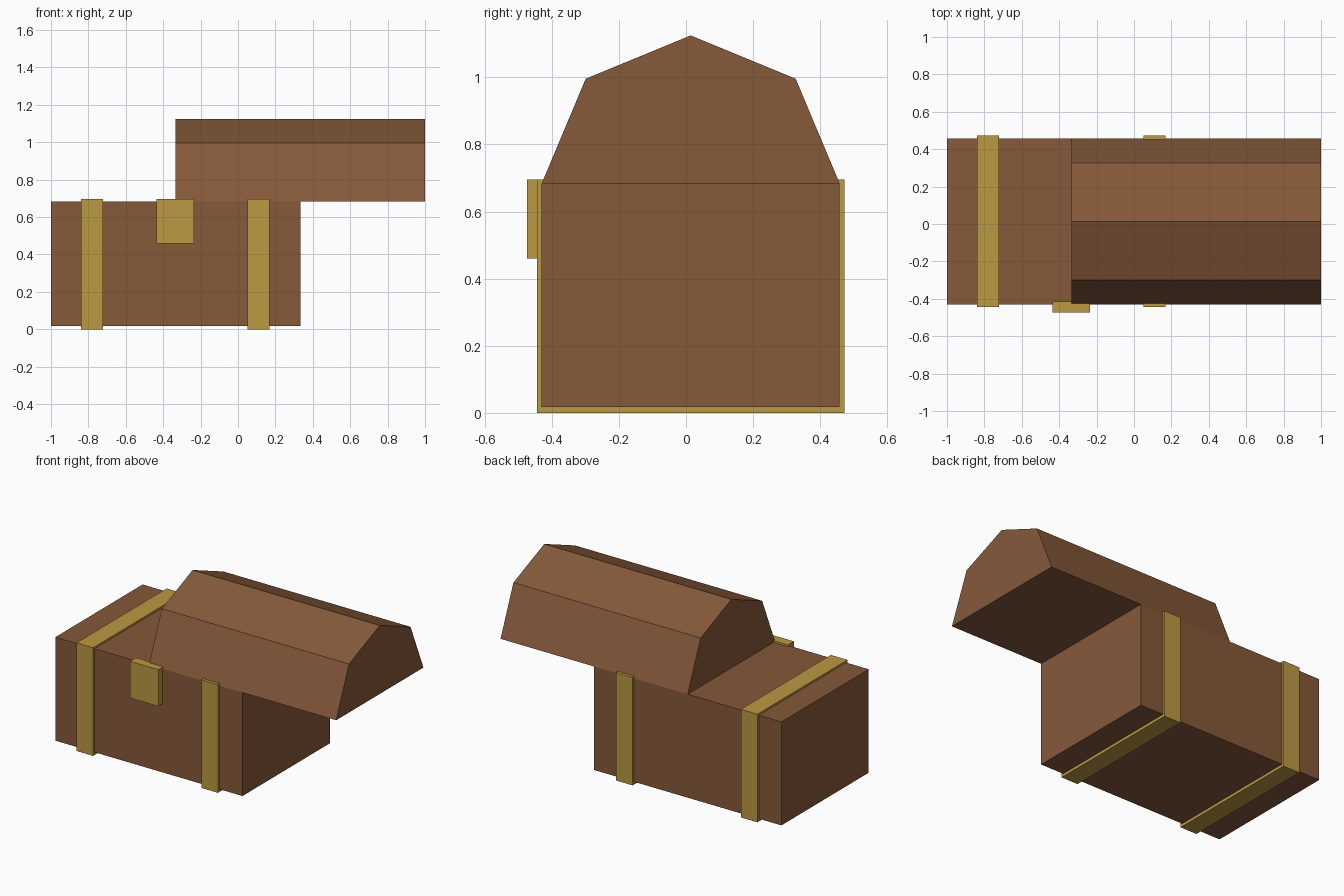
import bpy
import bmesh

cube = bpy.data.objects.get("Cube")
if cube:
    bpy.data.objects.remove(cube, do_unlink=True)


def material(name, rgb):
    mat = bpy.data.materials.new(name)
    mat.use_nodes = True
    color = (*rgb, 1.0)
    mat.diffuse_color = color
    mat.node_tree.nodes["Principled BSDF"].inputs["Base Color"].default_value = color
    return mat


wood = material("brown wood", (0.235, 0.1, 0.042))
brass = material("dull brass", (0.5, 0.32, 0.056))


def prism(name, profile, x0, x1, mat):
    """Extrude a closed (y, z) profile along x."""
    bm = bmesh.new()
    face = bm.faces.new([bm.verts.new((x0, y, z)) for y, z in profile])
    grown = bmesh.ops.extrude_face_region(bm, geom=[face])
    verts = [v for v in grown["geom"] if isinstance(v, bmesh.types.BMVert)]
    bmesh.ops.translate(bm, vec=(x1 - x0, 0, 0), verts=verts)
    bmesh.ops.recalc_face_normals(bm, faces=bm.faces)
    mesh = bpy.data.meshes.new(name)
    bm.to_mesh(mesh)
    bm.free()
    mesh.materials.append(mat)
    obj = bpy.data.objects.new(name, mesh)
    bpy.context.collection.objects.link(obj)
    return obj


def box(name, x, y, z, mat):
    corners = [(y[0], z[0]), (y[1], z[0]), (y[1], z[1]), (y[0], z[1])]
    return prism(name, corners, x[0], x[1], mat)


# Chest body
RIM = 0.684
box("chest_body", (-1.0, 0.333), (-0.43, 0.458), (0.018, RIM), wood)

# Faceted lid, slid off to one side
lid_profile = [(-0.43, RIM), (0.458, RIM), (0.327, 0.996), (0.014, 1.125), (-0.299, 0.996)]
prism("lid", lid_profile, -0.333, 1.0, wood)

# Straps wrapped around the body
for name, x in (("right_strap", -0.78), ("left_strap", 0.109)):
    box(name, (x - 0.059, x + 0.059), (-0.444, 0.472), (0.0, 0.696), brass)

# Clasp on the front edge
box("clasp", (-0.437, -0.235), (-0.474, -0.414), (0.46, 0.696), brass)
